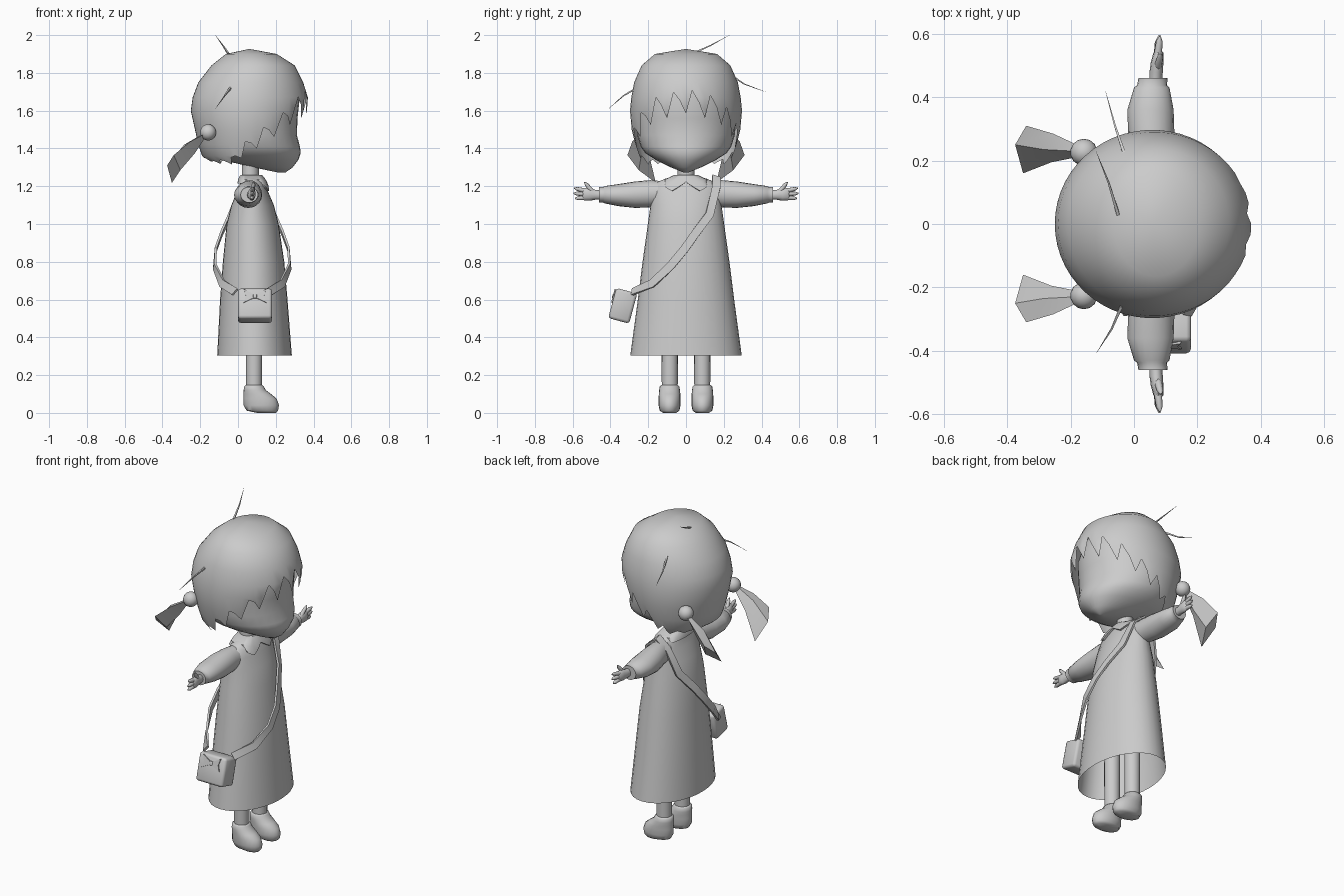
import bpy, bmesh, math
from mathutils import Vector, Matrix

if "Cube" in bpy.data.objects:
    bpy.data.objects.remove(bpy.data.objects["Cube"])

grey = bpy.data.materials.new("plain grey")
grey.diffuse_color = (0.6, 0.6, 0.6, 1)
grey.use_nodes = True
grey.node_tree.nodes["Principled BSDF"].inputs["Base Color"].default_value = grey.diffuse_color


def finish(name, bm, angle=50):
    bmesh.ops.remove_doubles(bm, verts=bm.verts, dist=1e-4)
    bmesh.ops.recalc_face_normals(bm, faces=bm.faces)
    me = bpy.data.meshes.new(name)
    bm.to_mesh(me)
    bm.free()
    me.materials.append(grey)
    ob = bpy.data.objects.new(name, me)
    bpy.context.collection.objects.link(ob)
    bpy.ops.object.select_all(action='DESELECT')
    ob.select_set(True)
    bpy.context.view_layer.objects.active = ob
    bpy.ops.object.shade_smooth_by_angle(angle=math.radians(angle))
    return ob


def loft(name, rows, caps=(True, True), angle=50):
    """Skin closed rows of points, with optional end caps."""
    bm = bmesh.new()
    vs = [[bm.verts.new(p) for p in r] for r in rows]
    n = len(rows[0])
    for a, b in zip(vs, vs[1:]):
        for i in range(n):
            j = (i + 1) % n
            bm.faces.new((a[i], a[j], b[j], b[i]))
    if caps[0]:
        bm.faces.new(vs[0])
    if caps[1]:
        bm.faces.new(vs[-1])
    return finish(name, bm, angle)


def lerp_table(table, k):
    """Piecewise linear lookup; rows are (key, values...)."""
    table = sorted(table)
    k = min(max(k, table[0][0]), table[-1][0])
    for a, b in zip(table, table[1:]):
        if k <= b[0]:
            f = (k - a[0]) / (b[0] - a[0])
            return [p + (q - p) * f for p, q in zip(a, b)]


def on_body(table, t, z, grow=0.0):
    """Point on an elliptical body: rows are (z, x min, x max, y radius)."""
    _, x0, x1, ry = lerp_table(table, z)
    rx = (x1 - x0) / 2 + grow
    return ((x0 + x1) / 2 + rx * math.cos(t), (ry + grow) * math.sin(t), z)


def body(name, table, n, caps, dy=0):
    ts = [2 * math.pi * i / n for i in range(n)]
    rows = [[Vector(on_body(table, t, r[0])) + Vector((0, dy, 0)) for t in ts] for r in table]
    return loft(name, rows, caps)


def rod(name, pts, n=8):
    """Round rod through (point, radius) pairs."""
    d = (Vector(pts[-1][0]) - Vector(pts[0][0])).normalized()
    u = d.orthogonal().normalized()
    v = d.cross(u)
    ts = [2 * math.pi * i / n for i in range(n)]
    return loft(name, [[Vector(p) + r * (u * math.cos(t) + v * math.sin(t)) for t in ts]
                       for p, r in pts])


# Face and neck
face = [(1.272, .215, .25, .012), (1.30, .08, .29, .08), (1.34, -.09, .32, .16),
        (1.375, -.15, .332, .215), (1.41, -.17, .328, .24), (1.47, -.19, .312, .258),
        (1.56, -.21, .315, .268), (1.65, -.2, .325, .26), (1.75, -.15, .3, .22)]
body("face", face, 32, (True, True))
rod("neck", [((.065, 0, 1.2), .045), ((.065, 0, 1.36), .045)], 16)

# Hair cap with a zigzag fringe cut along its lower edge
hair = [(1.927, .06, .06, 0), (1.9, -.065, .205, .165), (1.84, -.14, .3, .235),
        (1.75, -.21, .345, .275), (1.67, -.24, .37, .29), (1.6, -.25, .365, .297),
        (1.5, -.228, .335, .288), (1.42, -.21, .32, .268), (1.36, -.19, .3, .25),
        (1.29, -.11, .28, .22)]
edge = [(0, 1.585, .13), (35, 1.54, .13), (60, 1.46, .1), (90, 1.37, .08),
        (115, 1.315, .03), (150, 1.32, .015), (180, 1.35, .01)]
N = 54
cols = []
for i in range(N):
    t = 2 * math.pi * i / N
    _, tip, gap = lerp_table(edge, abs((math.degrees(t) + 180) % 360 - 180))
    cols.append((t, tip + gap * (0, 1, .6)[i % 3]))
loft("hair_cap", [[on_body(hair, t, max(r[0], low)) for t, low in cols] for r in hair],
     (False, False))

# Stray hairs: base and tip
for a, m, b in [((-.05, .03, 1.90), (-.08, .13, 1.945), (-.12, .23, 2.0)),
                ((-.03, .22, 1.80), (-.06, .31, 1.74), (-.09, .42, 1.70)),
                ((-.04, -.26, 1.72), (-.07, -.33, 1.68), (-.12, -.41, 1.61))]:
    rod("stray_hair", [(a, .007), (m, .004), (b, .0004)], 4)

# Dress
dress = [(.305, -.11, .285, .295), (.6, -.095, .262, .255), (.8, -.08, .245, .23),
         (1.0, -.06, .215, .202), (1.1, -.035, .19, .188), (1.17, -.005, .16, .185),
         (1.215, .01, .145, .165), (1.24, .015, .13, .11), (1.255, .025, .115, .05)]
body("dress", dress, 32, (False, True))

# Collar with two pointed flaps at the front
drop = [(0, 1.222), (22, 1.175), (50, 1.212), (180, 1.215)]
ts = [2 * math.pi * i / 48 for i in range(48)]
lows = [lerp_table(drop, abs((math.degrees(t) + 180) % 360 - 180))[1] for t in ts]
rows = []
for f, g in ((0, .0), (0, .012), (.5, .014), (1, .013), (1, 0)):
    row = []
    for t, low in zip(ts, lows):
        z = 1.26 + (low - 1.26) * f
        x, y, _ = on_body(dress, t, z, g)
        row.append((x, max(-.11, min(.11, y)), z))
    rows.append(row)
loft("collar", rows, (False, False), 40)

for s in (-1, 1):
    # Sleeve: y, centre x, centre z, x radius, z radius
    sleeve = [(.10, .07, 1.165, .055, .06), (.19, .062, 1.16, .062, .072),
              (.27, .055, 1.155, .073, .07), (.36, .052, 1.153, .073, .058),
              (.43, .056, 1.155, .056, .046), (.438, .057, 1.155, .047, .041),
              (.46, .06, 1.155, .046, .042)]
    loft("sleeve", [[(cx + rx * math.cos(2 * math.pi * i / 20), s * y,
                      cz + rz * math.sin(2 * math.pi * i / 20)) for i in range(20)]
                    for y, cx, cz, rx, rz in sleeve])
    # Hand: palm, thumb and fingers
    palm = [(.44, .068, 1.152, .02, .024), (.48, .07, 1.155, .021, .026),
            (.51, .073, 1.157, .02, .034), (.54, .077, 1.158, .016, .033),
            (.548, .077, 1.158, .008, .026)]
    loft("palm", [[(cx + rx * math.cos(math.pi * i / 6), s * y,
                    cz + rz * math.sin(math.pi * i / 6)) for i in range(12)]
                  for y, cx, cz, rx, rz in palm])
    for a, b in [((.075, .495, 1.17), (.085, .537, 1.222)),
                 ((.075, .53, 1.175), (.082, .592, 1.19)),
                 ((.075, .53, 1.158), (.08, .596, 1.162)),
                 ((.075, .53, 1.14), (.076, .588, 1.135))]:
        a, b = (Vector((p[0], s * p[1], p[2])) for p in (a, b))
        rod("finger", [(a, .013), (a.lerp(b, .75), .01), (b, .003)])

    # Leg and shoe
    rod("leg", [((.085, s * .086, .1), .042), ((.085, s * .086, .6), .045)], 16)
    shoe = [(0, .1, .2, .035), (.012, .045, .212, .052), (.04, .03, .217, .058),
            (.075, .03, .205, .058), (.1, .03, .175, .057), (.12, .03, .148, .055),
            (.14, .032, .136, .052), (.147, .04, .13, .045)]
    body("shoe", shoe, 20, (True, True), s * .087)

    # Pigtail bobble and flared tail
    bm = bmesh.new()
    bmesh.ops.create_uvsphere(bm, u_segments=14, v_segments=10, radius=.043,
                              matrix=Matrix.Translation((-.158, s * .226, 1.485)))
    finish("pigtail_bobble", bm)
    tail = [[(-.18, .25, 1.475), (-.19, .23, 1.475), (-.185, .21, 1.455), (-.175, .23, 1.455)],
            [(-.255, .285, 1.435), (-.285, .235, 1.42), (-.26, .195, 1.365), (-.228, .235, 1.375)],
            [(-.34, .31, 1.365), (-.375, .25, 1.31), (-.35, .16, 1.218), (-.305, .25, 1.285)]]
    loft("pigtail", [[(x, s * y, z) for x, y, z in r] for r in tail], angle=40)

# Bag, tilted so its outer face looks slightly up
M = Matrix.Translation((.09, -.335, .567)) @ Matrix.Rotation(math.radians(-15), 4, 'X')


def box(name, centre, size, bevel):
    bm = bmesh.new()
    bmesh.ops.create_cube(bm, size=1, matrix=Matrix.Diagonal((*size, 1)))
    bmesh.ops.bevel(bm, geom=bm.edges[:], offset=bevel, segments=2, affect='EDGES', profile=.5)
    bm.transform(M @ Matrix.Translation(centre))
    return finish(name, bm)


box("bag", (0, 0, 0), (.18, .115, .165), .015)
for s in (-1, 1):
    wing = [(.006, .01), (.058, .04), (.048, .002), (.06, -.034), (.006, -.008)]
    loft("bag_bow", [[M @ Vector((s * x, y, z + .035)) for x, z in wing]
                     for y in (-.056, -.064)], angle=30)
box("bag_bow_knot", (0, -.06, .036), (.02, .014, .024), .004)

# Shoulder strap: flat ribbon, the back half mirrors the front half
half = [((.14, .16, 1.195), (1, .1, .7)), ((.19, .125, 1.05), (1, .3, .2)),
        ((.237, .05, .95), (1, .1, .2)), ((.268, -.01, .865), (1, 0, .1)),
        ((.274, -.085, .775), (1, -.2, 0)), ((.235, -.18, .685), (.8, -.6, .1)),
        ((.165, -.285, .64), (.5, -.6, .5))]
path = [((.15 - p[0], p[1], p[2]), (-n[0], n[1], n[2])) for p, n in reversed(half)]
path += [((.075, .16, 1.25), (0, .3, 1))] + half
P = [Vector(p) for p, _ in path]
rows = []
for i, (_, n) in enumerate(path):
    n = Vector(n).normalized()
    t = P[min(i + 1, len(P) - 1)] - P[max(i - 1, 0)]
    w = t.cross(n).normalized()
    rows.append([P[i] + w * a * .022 + n * b * .006
                 for a, b in ((-1, -1), (1, -1), (1, 1), (-1, 1))])
loft("bag_strap", rows, angle=40)
